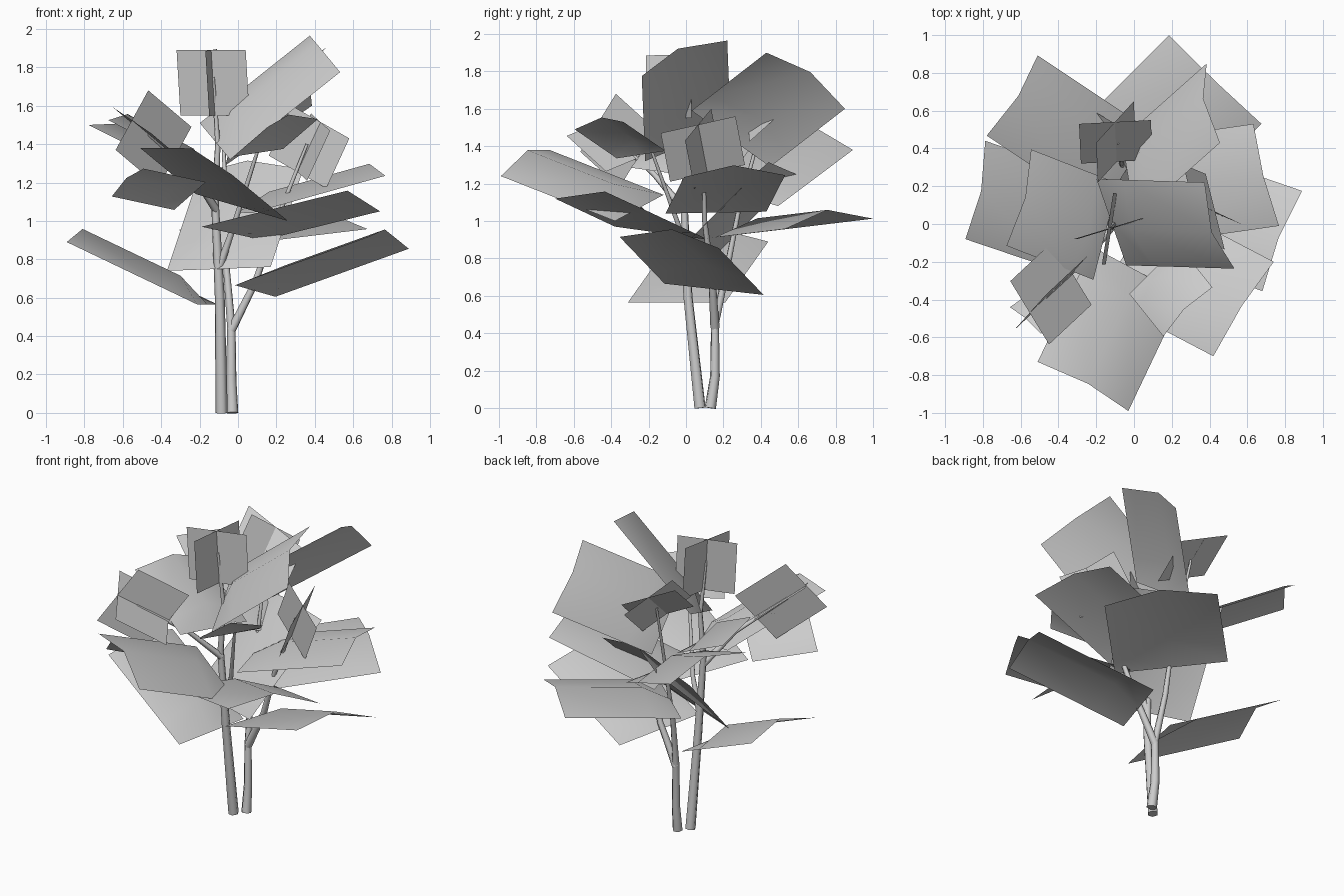
import bpy
from mathutils import Vector

cube = bpy.data.objects.get("Cube")
if cube:
    bpy.data.objects.remove(cube)

GREY = (0.6, 0.6, 0.6, 1.0)
grey = bpy.data.materials.new("plain_grey")
grey.use_nodes = True
grey.diffuse_color = GREY
grey.node_tree.nodes["Principled BSDF"].inputs["Base Color"].default_value = GREY


def sheet(name, rows):
    """Smooth surface through equal rows of points."""
    width = len(rows[0])
    points = [point for row in rows for point in row]
    faces = []
    for r in range(len(rows) - 1):
        for c in range(width - 1):
            i = r * width + c
            faces.append((i, i + 1, i + width + 1, i + width))
    mesh = bpy.data.meshes.new(name)
    mesh.from_pydata(points, [], faces)
    mesh.materials.append(grey)
    for face in mesh.polygons:
        face.use_smooth = True
    obj = bpy.data.objects.new(name, mesh)
    bpy.context.collection.objects.link(obj)


def leaf(name, base, tip, across, arch=0.075):
    """Oblong leaf, flat at its base and arched along the midrib to the tip."""
    base, tip, across = Vector(base), Vector(tip), Vector(across)
    normal = (tip - base).cross(across).normalized()
    if normal.z < 0:
        normal.negate()
    rows = []
    for along, lift in ((0, 0), (0.25, arch), (1, arch)):
        mid = base.lerp(tip, along)
        rows.append([mid - across / 2, mid + normal * lift, mid + across / 2])
    sheet(name, rows)


def tuft(name, centre, up, *sides):
    """Flat young leaves crossing on one axis."""
    centre, up = Vector(centre), Vector(up)
    for number, side in enumerate(sides, 1):
        side = Vector(side)
        rows = [[centre + up * v + side * h for h in (-0.5, 0.5)] for v in (-0.5, 0.5)]
        sheet(f"{name}_{number}", rows)


def stem(name, points, thick, thin):
    """Tapering round stem along a path."""
    curve = bpy.data.curves.new(name, "CURVE")
    curve.dimensions = "3D"
    curve.bevel_depth = 1
    curve.bevel_resolution = 1
    curve.use_fill_caps = True
    spline = curve.splines.new("POLY")
    spline.points.add(len(points) - 1)
    for i, (target, place) in enumerate(zip(spline.points, points)):
        target.co = (*place, 1)
        target.radius = thick + (thin - thick) * i / (len(points) - 1)
    curve.materials.append(grey)
    obj = bpy.data.objects.new(name, curve)
    bpy.context.collection.objects.link(obj)


# Low leaves
leaf("low_right_side_leaf", (-.16, -.05, .565), (-.84, .18, .89), (.105, .52, 0))
leaf("low_left_side_leaf", (.09, .15, .635), (.785, -.09, .885), (.21, .53, -.06))
leaf("low_back_leaf", (-.1, -.02, .75), (.07, .49, 1.26), (.54, -.2, .02))

# Middle leaves
leaf("front_leaf", (.02, -.25, 1.07), (-.27, -.86, 1.31), (.48, -.26, -.14))
leaf("front_left_leaf", (-.03, -.13, .935), (.58, -.45, 1.085), (.32, .5, -.07))
leaf("left_leaf", (0, .16, 1.045), (.7, .26, 1.24), (-.135, .54, .01), .06)
leaf("back_left_leaf", (-.07, .265, .925), (.43, .765, .985), (.49, -.47, -.055))
leaf("back_right_leaf", (-.045, .28, 1.14), (-.645, .68, 1.44), (.27, .425, -.12))
leaf("front_right_leaf", (-.25, -.29, 1.13), (-.575, -.51, 1.2), (.165, -.14, .145), .03)

# High leaves
leaf("high_right_leaf", (-.15, -.04, 1.25), (-.61, .14, 1.49), (.13, .51, -.07))
leaf("high_back_leaf", (-.03, .24, 1.44), (.42, .64, 1.75), (-.07, .42, -.3))
leaf("high_left_leaf", (-.12, .01, 1.415), (.453, -.008, 1.87), (.158, -.457, -.19))
leaf("small_front_leaf", (.105, -.24, 1.355), (.285, -.465, 1.51), (.26, .26, .04), .05)

# Crossed young leaves at the stem ends
tuft("top_tuft", (-.13, -.025, 1.72), (-.02, 0, .34), (.36, .11, 0), (.06, .38, .01))
tuft("right_tuft", (-.44, -.365, 1.43), (-.225, -.21, .19), (-.205, .335, .14), (-.17, -.19, -.31))
tuft("left_tuft", (.37, .09, 1.385), (.12, -.05, .26), (.3, -.14, -.17), (-.1, .4, .09))
tuft("back_tuft", (-.096, .435, 1.615), (-.01, .21, .19), (.38, .02, -.19), (.2, .22, -.2))

# Stems and branches
stem("main_stem", [(-.085, .075, 0), (-.095, .01, .6), (-.12, -.01, 1.1),
                   (-.105, 0, 1.4), (-.13, -.025, 1.75)], .032, .008)
stem("second_stem", [(-.03, .13, 0), (-.035, .155, .17), (-.035, .155, .45),
                     (-.06, .22, .75), (-.06, .28, 1.05), (-.085, .43, 1.6)], .032, .008)
stem("left_branch", [(-.035, .155, .43), (.09, .14, .68), (.2, .1, 1), (.36, .09, 1.4)], .025, .008)
stem("right_branch", [(-.115, -.01, 1.06), (-.24, -.17, 1.25), (-.47, -.39, 1.45)], .022, .008)
stem("front_branch", [(-.1, .005, .75), (-.03, -.03, .95), (.12, -.2, 1.42)], .022, .008)
